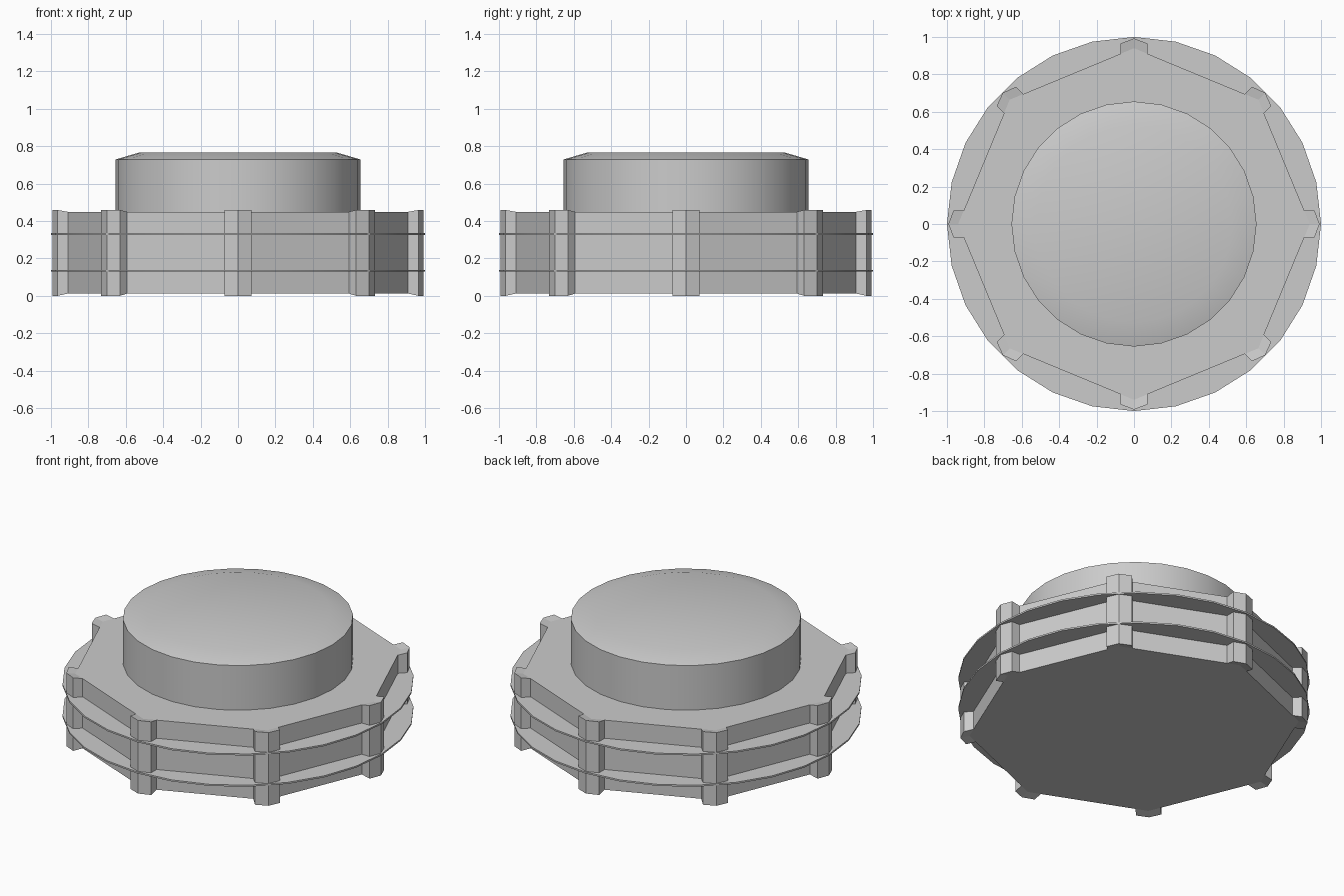
import bpy, bmesh
from math import pi, cos, sin

if "Cube" in bpy.data.objects:
    bpy.data.objects.remove(bpy.data.objects["Cube"])

SIDES = 28          # segments of every round part
CORNERS = 8
Z0, Z1 = 0.012, 0.449    # flat faces of the octagonal body
P0, P1 = 0.0, 0.459      # flared ends of the corner ribs


def finish(name, bm, smooth=None):
    bmesh.ops.recalc_face_normals(bm, faces=bm.faces[:])
    me = bpy.data.meshes.new(name)
    bm.to_mesh(me)
    bm.free()
    ob = bpy.data.objects.new(name, me)
    bpy.context.collection.objects.link(ob)
    if smooth:
        bpy.ops.object.select_all(action='DESELECT')
        ob.select_set(True)
        bpy.context.view_layer.objects.active = ob
        bpy.ops.object.shade_smooth_by_angle(angle=smooth)
    return ob


def lathe(name, profile):
    """Closed solid of revolution from (radius, z) pairs, capped at both ends."""
    bm = bmesh.new()
    rings = [[bm.verts.new((r * cos(2 * pi * i / SIDES), r * sin(2 * pi * i / SIDES), z))
              for i in range(SIDES)] for r, z in profile]
    for lo, hi in zip(rings, rings[1:]):
        for i in range(SIDES):
            j = (i + 1) % SIDES
            bm.faces.new((lo[i], lo[j], hi[j], hi[i]))
    bm.faces.new(rings[0])
    bm.faces.new(rings[-1])
    return finish(name, bm, pi / 6)


# Octagonal body with a pointed rib on every corner, flaring above and below
R, HALF, SHOULDER, TIP = 0.94, 0.072, 0.965, 0.992
root = R - HALF * 0.4142      # where the rib's flank meets the octagon wall
bm = bmesh.new()


def pair(radial, side, a, z_low, z_high):
    x, y = radial * cos(a) - side * sin(a), radial * sin(a) + side * cos(a)
    return [bm.verts.new((x, y, z)) for z in (z_low, z_high)]


wall, caps = [], ([], [])
for k in range(CORNERS):
    a = 2 * pi * k / CORNERS
    in_r = pair(root, -HALF, a, Z0, Z1)
    out_r = pair(SHOULDER, -HALF, a, P0, P1)
    tip = pair(TIP, 0, a, P0, P1)
    out_l = pair(SHOULDER, HALF, a, P0, P1)
    in_l = pair(root, HALF, a, Z0, Z1)
    mid = pair(R, 0, a, Z0, Z1)
    wall += [in_r, out_r, tip, out_l, in_l]
    for end in (0, 1):
        bm.faces.new([p[end] for p in (in_r, out_r, tip, mid)])
        bm.faces.new([p[end] for p in (mid, tip, out_l, in_l)])
        caps[end].extend(p[end] for p in (in_r, mid, in_l))
for p, q in zip(wall, wall[1:] + wall[:1]):
    bm.faces.new((p[0], q[0], q[1], p[1]))
for cap in caps:
    bm.faces.new(cap)
finish("ribbed_body", bm)

# Two thin discs encircling the body
for name, z in (("lower_disc", 0.134), ("upper_disc", 0.33)):
    lathe(name, [(1.0, z - 0.005), (1.0, z + 0.005)])

# Round chamfered cap on top
lathe("top_cap", [(0.655, 0.44), (0.655, 0.729), (0.525, 0.767)])
